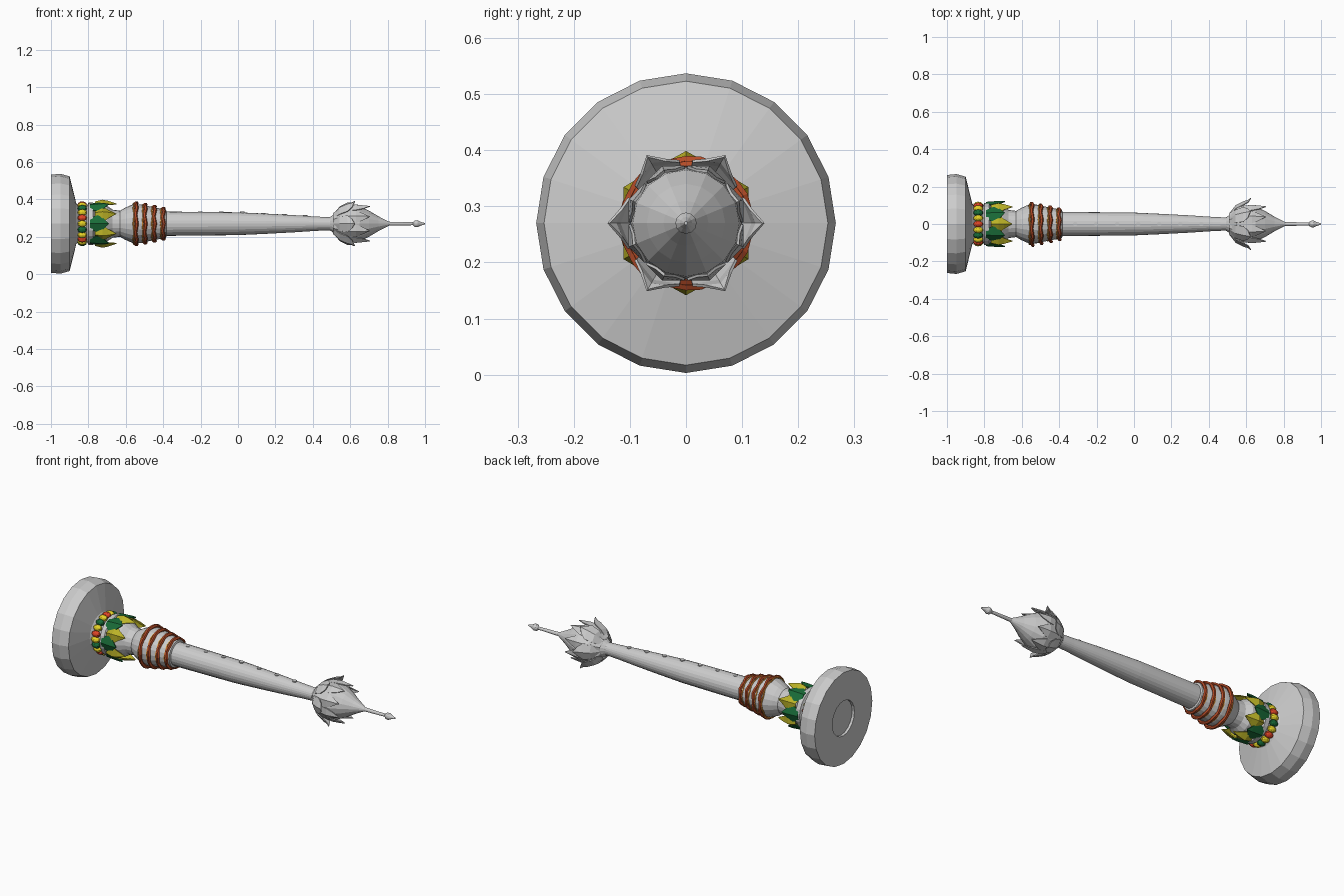
import bpy, bmesh, math
from mathutils import Vector

if "Cube" in bpy.data.objects:
    bpy.data.objects.remove(bpy.data.objects["Cube"])

AXIS = 0.27  # height of the long axis


def paint(name, rgb):
    m = bpy.data.materials.new(name)
    m.diffuse_color = (*rgb, 1)
    m.use_nodes = True
    m.node_tree.nodes["Principled BSDF"].inputs["Base Color"].default_value = m.diffuse_color
    return m


RED = paint("red", (0.75, 0.06, 0.02))
RUST = paint("rust", (0.45, 0.07, 0.02))
ORANGE = paint("orange", (0.75, 0.3, 0.04))
YELLOW = paint("yellow", (0.8, 0.65, 0.02))
OLIVE = paint("olive", (0.5, 0.45, 0.02))
GREEN = paint("green", (0.01, 0.15, 0.04))


def pos(x, r, a):
    return Vector((x, r * math.sin(a), AXIS + r * math.cos(a)))


def finish(bm, name, mat=None):
    bmesh.ops.recalc_face_normals(bm, faces=bm.faces)
    me = bpy.data.meshes.new(name)
    bm.to_mesh(me)
    bm.free()
    ob = bpy.data.objects.new(name, me)
    bpy.context.collection.objects.link(ob)
    if mat:
        me.materials.append(mat)
    return ob


# Revolve (x, radius) stations round the long axis, capping both ends
def lathe(name, profile, n=20, mat=None):
    bm = bmesh.new()
    rings = [[bm.verts.new(pos(x, r, 2 * math.pi * i / n)) for i in range(n)]
             for x, r in profile]
    for a, b in zip(rings, rings[1:]):
        for i in range(n):
            j = (i + 1) % n
            bm.faces.new((a[i], a[j], b[j], b[i]))
    bm.faces.new(rings[0])
    bm.faces.new(rings[-1])
    return finish(bm, name, mat)


# Ring of creased leaves; stations are (x, radius, half width), ending in a tip
def petals(name, count, stations, mat=None, offset=0.0, crease=0.008):
    bm = bmesh.new()
    for k in range(count):
        a = 2 * math.pi * (k + offset) / count
        side = Vector((0, math.cos(a), -math.sin(a)))
        rows = []
        for x, r, w in stations[:-1]:
            edge = math.sqrt(max((r - crease) ** 2 - w * w, 0.0001))
            mid = pos(x, edge, a)
            rows.append([bm.verts.new(p) for p in
                         (mid - side * w, pos(x, r + crease, a), mid + side * w)])
        for p, q in zip(rows, rows[1:]):
            for i in range(2):
                bm.faces.new((p[i], p[i + 1], q[i + 1], q[i]))
        tip = bm.verts.new(pos(stations[-1][0], stations[-1][1], a))
        for i in range(2):
            bm.faces.new((rows[-1][i], rows[-1][i + 1], tip))
    ob = finish(bm, name, mat)
    mod = ob.modifiers.new("thickness", "SOLIDIFY")
    mod.thickness = 0.005
    mod.offset = 0


# Lumpy carved ring
def cord(name, x0, radius, thick, wave, mat):
    bm = bmesh.new()
    n, m = 28, 6
    rings = []
    for i in range(n):
        a = 2 * math.pi * i / n
        s = math.sin(7 * a)
        rings.append([bm.verts.new(pos(
            x0 + wave * s + thick * math.cos(2 * math.pi * j / m),
            radius + wave * 0.5 * s + thick * math.sin(2 * math.pi * j / m), a))
            for j in range(m)])
    for i in range(n):
        p, q = rings[i], rings[(i + 1) % n]
        for j in range(m):
            k = (j + 1) % m
            bm.faces.new((p[j], p[k], q[k], q[j]))
    finish(bm, name, mat)


# End disc with a shallow round recess
lathe("end_disc", [(-0.985, 0.1), (-1.0, 0.1), (-1.0, 0.262), (-0.95, 0.267),
                   (-0.9, 0.253), (-0.865, 0.11), (-0.85, 0.09)])

# Collar, waist and bulge
lathe("collar", [(-0.87, 0.09), (-0.81, 0.092), (-0.80, 0.113), (-0.775, 0.113),
                 (-0.765, 0.1), (-0.70, 0.095), (-0.67, 0.075), (-0.63, 0.07),
                 (-0.605, 0.085), (-0.56, 0.105), (-0.52, 0.103), (-0.47, 0.092),
                 (-0.41, 0.08), (-0.385, 0.075), (-0.38, 0.06)])

# Long tapering tube
lathe("tube", [(-0.40, 0.065), (-0.2, 0.063), (0.0, 0.061), (0.15, 0.054),
               (0.3, 0.046), (0.42, 0.038), (0.49, 0.035), (0.54, 0.04)], 24)

# Bud, spike and knob
lathe("bud", [(0.49, 0.034), (0.52, 0.055), (0.555, 0.085), (0.60, 0.1),
              (0.65, 0.095), (0.70, 0.07), (0.75, 0.04), (0.80, 0.014),
              (0.81, 0.01)], 16)
lathe("spike", [(0.79, 0.011), (0.935, 0.008), (0.945, 0.017), (0.96, 0.019),
                (0.975, 0.011), (1.0, 0.003)], 12)

# Leaves wrapped round the bud
petals("bud_inner_leaves", 8, [(0.51, 0.055, 0.02), (0.56, 0.096, 0.036),
                               (0.63, 0.104, 0.036), (0.67, 0.1, 0.018),
                               (0.705, 0.1, 0)], offset=0.5, crease=0.004)
petals("bud_outer_leaves", 6, [(0.51, 0.05, 0.018), (0.545, 0.095, 0.04),
                               (0.585, 0.115, 0.045), (0.61, 0.122, 0.025),
                               (0.625, 0.138, 0)], offset=0.5, crease=0.004)

# Lotus leaves on the collar
petals("green_leaves", 6, [(-0.79, 0.112, 0.03), (-0.75, 0.115, 0.045),
                           (-0.72, 0.117, 0.03), (-0.69, 0.12, 0)], GREEN, 0.5, 0.004)
petals("yellow_leaves", 6, [(-0.765, 0.108, 0.02), (-0.725, 0.118, 0.05),
                            (-0.695, 0.112, 0.025), (-0.65, 0.105, 0)], OLIVE, 0.0)

# Beads against the disc
for i in range(20):
    p = pos(-0.833, 0.102, 2 * math.pi * i / 20)
    bpy.ops.mesh.primitive_uv_sphere_add(segments=10, ring_count=6, location=p)
    bead = bpy.context.object
    bead.name = "bead"
    bead.scale = (0.026, 0.0175, 0.0175)
    bead.data.materials.append((RED, YELLOW, GREEN, YELLOW)[i % 4])

# Carved red rings over orange ones
for x, r in ((-0.545, 0.111), (-0.497, 0.102), (-0.447, 0.092), (-0.4, 0.081)):
    cord("red_ring", x, r, 0.010, 0.004, RUST)
    cord("orange_ring", x - 0.011, r - 0.002, 0.005, -0.003, ORANGE)

# Finger holes along the top, as low studs
for i in range(7):
    x = -0.315 + 0.1125 * i
    r = 0.063 if x < 0.02 else 0.063 - (x - 0.02) * 0.056
    bpy.ops.mesh.primitive_cylinder_add(vertices=12, radius=0.012, depth=0.012,
                                        location=(x, 0, AXIS + r - 0.004))
    bpy.context.object.name = "finger_hole"
